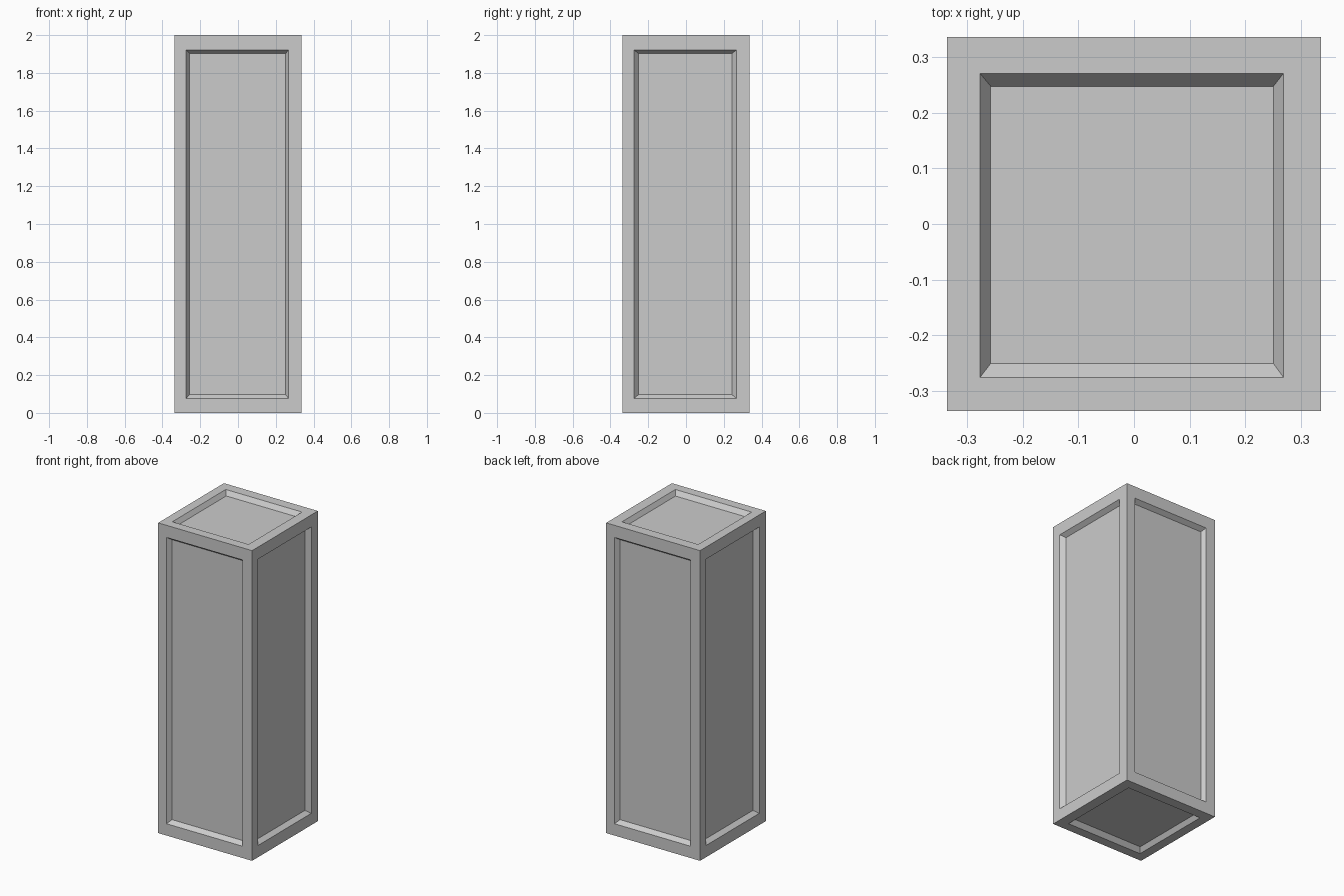
import bpy, bmesh
from mathutils import Matrix, Vector
from math import radians

if "Cube" in bpy.data.objects:
    bpy.data.objects.remove(bpy.data.objects["Cube"])

H, Z, DEPTH = 0.335, 2.0, 0.028
bm = bmesh.new()


def rect(u0, u1, v0, v1, depth, place):
    return [bm.verts.new(place @ Vector((u, v, -depth)))
            for u, v in ((u0, v0), (u1, v0), (u1, v1), (u0, v1))]


def panel(place, outer, rim, floor):
    """Flat frame, sloped walls and sunken floor; local z points outwards."""
    loops = [rect(*outer, 0, place), rect(*rim, 0, place), rect(*floor, DEPTH, place)]
    for a, b in zip(loops, loops[1:]):
        for i in range(4):
            j = (i + 1) % 4
            bm.faces.new((a[i], a[j], b[j], b[i]))
    bm.faces.new(loops[-1])


# four tall sides: front, right, back, left
upright = Matrix.Translation((0, -H, 0)) @ Matrix.Rotation(radians(90), 4, 'X')
for k in range(4):
    sides = (-0.256, 0.252) if k % 2 == 0 else (-0.251, 0.243)
    panel(Matrix.Rotation(radians(90 * k), 4, 'Z') @ upright,
          (-H, H, 0, Z), (-0.275, 0.268, 0.076, 1.922), (*sides, 0.097, 1.902))

# top and bottom
square = (-H, H, -H, H)
panel(Matrix.Translation((0, 0, Z)), square,
      (-0.276, 0.268, -0.275, 0.27), (-0.257, 0.25, -0.25, 0.247))
panel(Matrix.Rotation(radians(180), 4, 'X'), square,
      (-0.276, 0.268, -0.27, 0.275), (-0.257, 0.25, -0.247, 0.25))

# weld the panels into one closed pillar
bmesh.ops.remove_doubles(bm, verts=bm.verts[:], dist=1e-4)
bmesh.ops.recalc_face_normals(bm, faces=bm.faces[:])
mesh = bpy.data.meshes.new("panelled_pillar")
bm.to_mesh(mesh)
bm.free()
bpy.context.collection.objects.link(bpy.data.objects.new("panelled_pillar", mesh))
